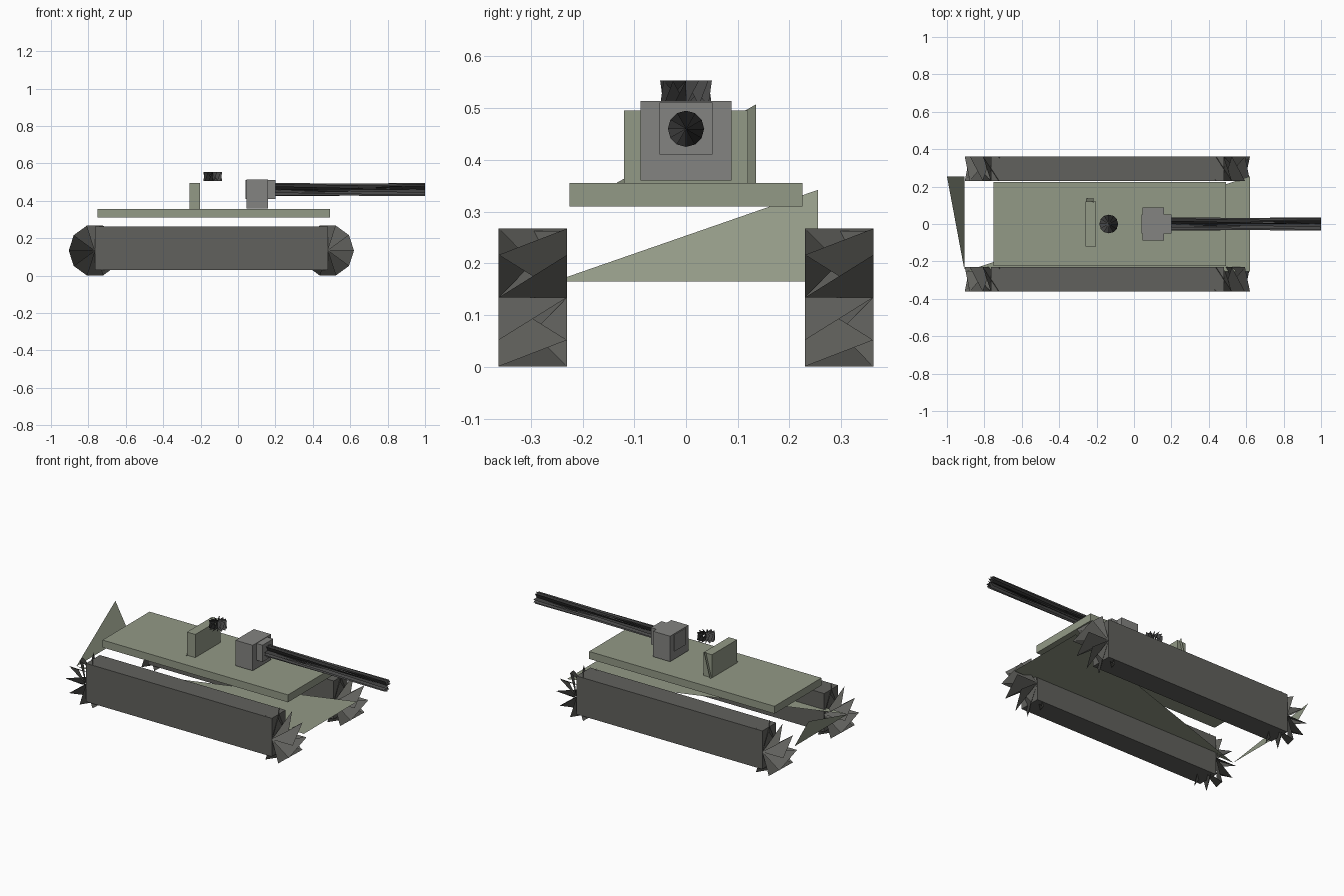
import bpy, math
from mathutils import Vector

if "Cube" in bpy.data.objects:
    bpy.data.objects.remove(bpy.data.objects["Cube"])


def material(name, rgb):
    m = bpy.data.materials.new(name)
    m.diffuse_color = (*rgb, 1)
    m.use_nodes = True
    m.node_tree.nodes["Principled BSDF"].inputs["Base Color"].default_value = m.diffuse_color
    return m


GREEN = material("armour_green", (0.29, 0.32, 0.24))
DARK = material("track_dark", (0.12, 0.12, 0.11))
STEEL = material("gun_steel", (0.23, 0.23, 0.22))
BLACK = material("barrel_black", (0.06, 0.06, 0.06))


def mesh(name, verts, faces, mat):
    me = bpy.data.meshes.new(name)
    me.from_pydata([tuple(v) for v in verts], [], faces)
    me.update()
    me.materials.append(mat)
    ob = bpy.data.objects.new(name, me)
    bpy.context.collection.objects.link(ob)
    return ob


def box(name, lo, hi, mat):
    bpy.ops.mesh.primitive_cube_add(size=1)
    ob = bpy.context.object
    ob.name = name
    lo, hi = Vector(lo), Vector(hi)
    for v in ob.data.vertices:
        v.co = [(l + h) / 2 + c * (h - l) for l, h, c in zip(lo, hi, v.co)]
    ob.data.materials.append(mat)
    return ob


def bladed_drum(name, start, end, u, w, radius, sides, mat):
    """Open drum: every sector is a pair of skewed blades meeting on the rim."""
    start, end, u, w = map(Vector, (start, end, u, w))
    verts = [start, end]
    for i in range(sides):
        t = 2 * math.pi * i / sides
        spoke = radius * (math.cos(t) * u + math.sin(t) * w)
        verts += [start + spoke, end + spoke]
    faces = []
    for i in range(sides):
        a, b = 2 + 2 * i, 3 + 2 * ((i + 1) % sides)
        faces += [(0, a, b), (1, b, a)]
    return mesh(name, verts, faces, mat)


X, Y, Z = (1, 0, 0), (0, 1, 0), (0, 0, 1)

# Tracks: a long block with a spiky ten-sided drum at each end
for side, y0 in (("near", -0.362), ("far", 0.23)):
    y1 = y0 + 0.132
    box(f"track_{side}", (-0.765, y0, 0.03), (0.48, y1, 0.262), DARK)
    for end, x in (("rear", -0.765), ("front", 0.48)):
        bladed_drum(f"track_drum_{side}_{end}", (x, y0, 0.134), (x, y1, 0.134),
                    X, Z, 0.14, 10, DARK)

# Hull: triangular floor and sloping rear plate
mesh("hull_floor", [(-0.905, -0.255, 0.165), (0.62, -0.255, 0.165),
                    (0.62, 0.255, 0.165)], [(0, 2, 1)], GREEN)
mesh("hull_rear_plate", [(-0.905, -0.255, 0.165), (-0.905, 0.255, 0.165),
                         (-1.0, 0.255, 0.342)], [(0, 2, 1)], GREEN)

# Deck
box("deck", (-0.75, -0.225, 0.31), (0.492, 0.225, 0.355), GREEN)

# Turret rear: storage box and triangular plate
box("turret_rear_box", (-0.258, -0.12, 0.355), (-0.202, 0.12, 0.495), GREEN)
mesh("turret_rear_plate", [(-0.255, -0.135, 0.355), (-0.255, 0.135, 0.355),
                           (-0.215, 0.135, 0.507)], [(0, 2, 1)], GREEN)

# Hatch floating above the turret
bladed_drum("hatch", (-0.135, 0, 0.505), (-0.135, 0, 0.553), X, Y, 0.05, 12, BLACK)

# Gun mount and barrel
box("gun_mount", (0.045, -0.088, 0.36), (0.16, 0.088, 0.514), STEEL)
box("gun_collar", (0.04, -0.051, 0.41), (0.20, 0.051, 0.511), STEEL)
bladed_drum("gun_barrel", (0.19, 0, 0.46), (1.0, 0, 0.46), Y, Z, 0.035, 12, BLACK)
